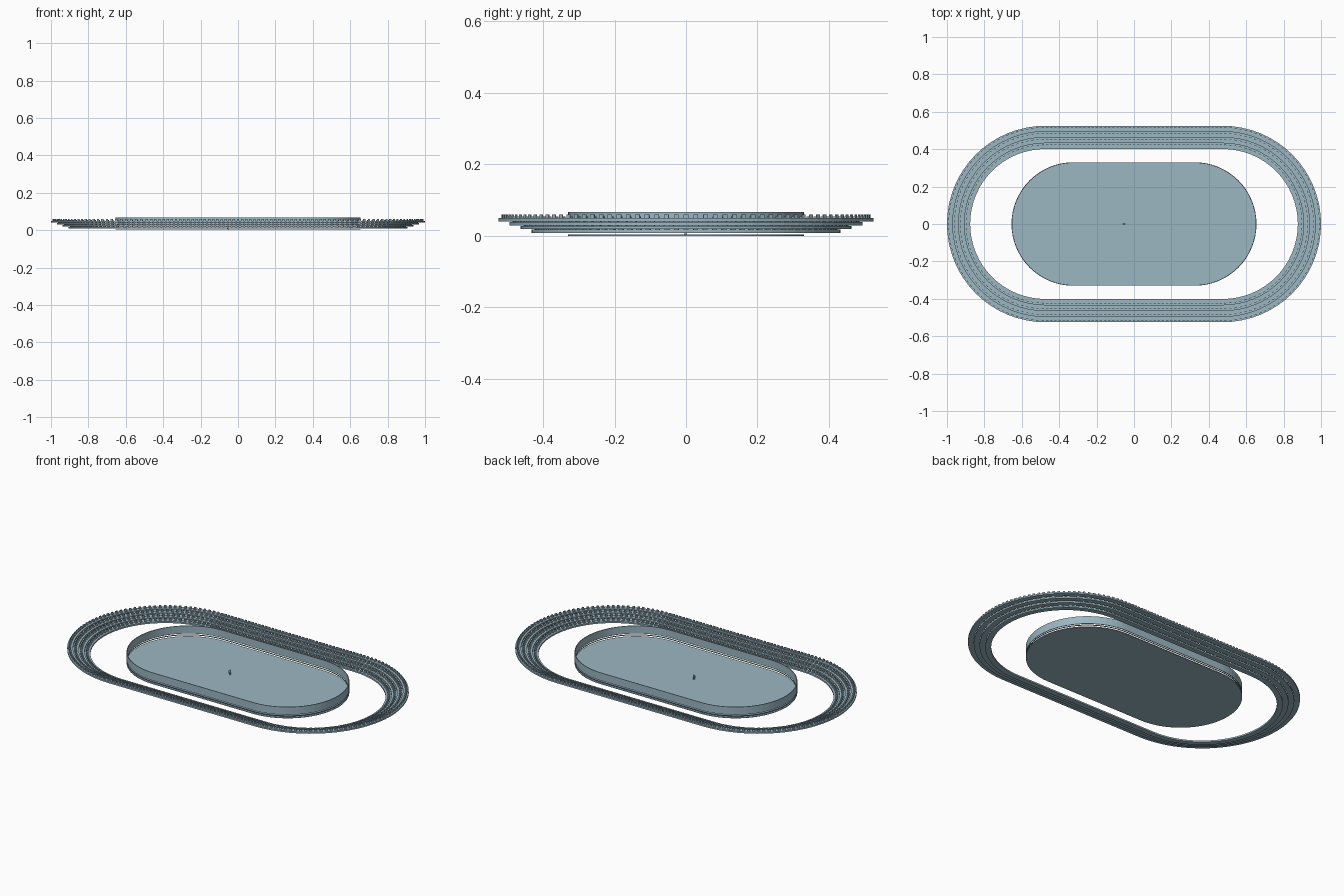
import bpy, bmesh, math
from mathutils import Matrix, Vector

cube = bpy.data.objects.get("Cube")
if cube:
    bpy.data.objects.remove(cube, do_unlink=True)

ice_blue = bpy.data.materials.new("ice blue")
ice_blue.use_nodes = True
colour = (0.33, 0.475, 0.545, 1)
ice_blue.diffuse_color = colour
ice_blue.node_tree.nodes["Principled BSDF"].inputs["Base Color"].default_value = colour

SEGMENTS = 32


def finish(name, bm):
    bmesh.ops.recalc_face_normals(bm, faces=bm.faces)
    mesh = bpy.data.meshes.new(name)
    bm.to_mesh(mesh)
    bm.free()
    mesh.materials.append(ice_blue)
    obj = bpy.data.objects.new(name, mesh)
    bpy.context.collection.objects.link(obj)
    return obj


def oval(bm, straight, radius, z):
    """Loop of vertices around two half circles joined by straights."""
    loop = []
    for side in (1, -1):
        for i in range(SEGMENTS + 1):
            a = -math.pi / 2 + math.pi * i / SEGMENTS
            loop.append(bm.verts.new((side * (straight + radius * math.cos(a)),
                                      side * radius * math.sin(a), z)))
    return loop


def bridge(bm, a, b):
    for i in range(len(a)):
        j = (i + 1) % len(a)
        bm.faces.new((a[i], a[j], b[j], b[i]))


def oval_slab(name, straight, radius, z0, z1):
    bm = bmesh.new()
    low, high = oval(bm, straight, radius, z0), oval(bm, straight, radius, z1)
    bridge(bm, low, high)
    bm.faces.new(low)
    bm.faces.new(high)
    return finish(name, bm)


def oval_ring(name, straight, inner, outer, z0, z1):
    bm = bmesh.new()
    loops = [oval(bm, straight, r, z)
             for r, z in ((inner, z0), (outer, z0), (outer, z1), (inner, z1))]
    for i in range(4):
        bridge(bm, loops[i], loops[(i + 1) % 4])
    return finish(name, bm)


def box(bm, centre, size, place=Matrix()):
    bmesh.ops.create_cube(bm, size=1, matrix=place @ Matrix.Translation(centre)
                          @ Matrix.Diagonal((*size, 1)))


def seat_places(straight, radius):
    """Position and outward angle of every seat along one row."""
    n_line = round(2 * straight / 0.022)
    n_arc = round(math.pi * radius / 0.027)
    for side in (1, -1):
        for i in range(n_line):
            x = -straight + 2 * straight * (i + 0.5) / n_line
            yield x, side * radius, side * math.pi / 2
        for i in range(n_arc):
            a = -math.pi / 2 + math.pi * (i + 0.5) / n_arc
            x, y = straight + radius * math.cos(a), radius * math.sin(a)
            yield side * x, side * y, a + (0 if side > 0 else math.pi)


# Rink floor, low kick strip and tall barrier
oval_slab("ice_floor", 0.325, 0.33, 0, 0.004)
oval_ring("kick_strip", 0.325, 0.326, 0.33, 0.011, 0.015)
oval_ring("barrier", 0.325, 0.326, 0.33, 0.021, 0.067)

# Four stepped tiers with a row of seats on each
STRAIGHT, INNER, WIDTH, RISE = 0.475, 0.401, 0.031, 0.0107
for row in range(4):
    inner = INNER + row * WIDTH
    top = 0.017 + row * RISE
    oval_ring(f"tier_{row + 1}", STRAIGHT, inner, inner + WIDTH, top - 0.009, top)
    bm = bmesh.new()
    for x, y, angle in seat_places(STRAIGHT, inner + WIDTH * 0.55):
        place = Matrix.Translation((x, y, top)) @ Matrix.Rotation(angle, 4, "Z")
        box(bm, (0, 0, 0.0025), (0.012, 0.013, 0.005), place)
        box(bm, (0.0045, 0, 0.0055), (0.003, 0.013, 0.011), place)
    finish(f"seats_{row + 1}", bm)

# Small skater standing on the ice
bm = bmesh.new()
for side in (1, -1):
    box(bm, (side * 0.003, -0.001, 0.005), (0.002, 0.008, 0.002))
    box(bm, (side * 0.003, 0, 0.011), (0.003, 0.004, 0.012))
    box(bm, (side * 0.0065, 0, 0.021), (0.002, 0.003, 0.011))
box(bm, (0, 0, 0.0215), (0.009, 0.005, 0.011))
bmesh.ops.create_icosphere(bm, subdivisions=1, radius=0.0035,
                           matrix=Matrix.Translation((0, 0, 0.0305)))
skater = finish("skater", bm)
skater.location = Vector((-0.053, 0, 0))
